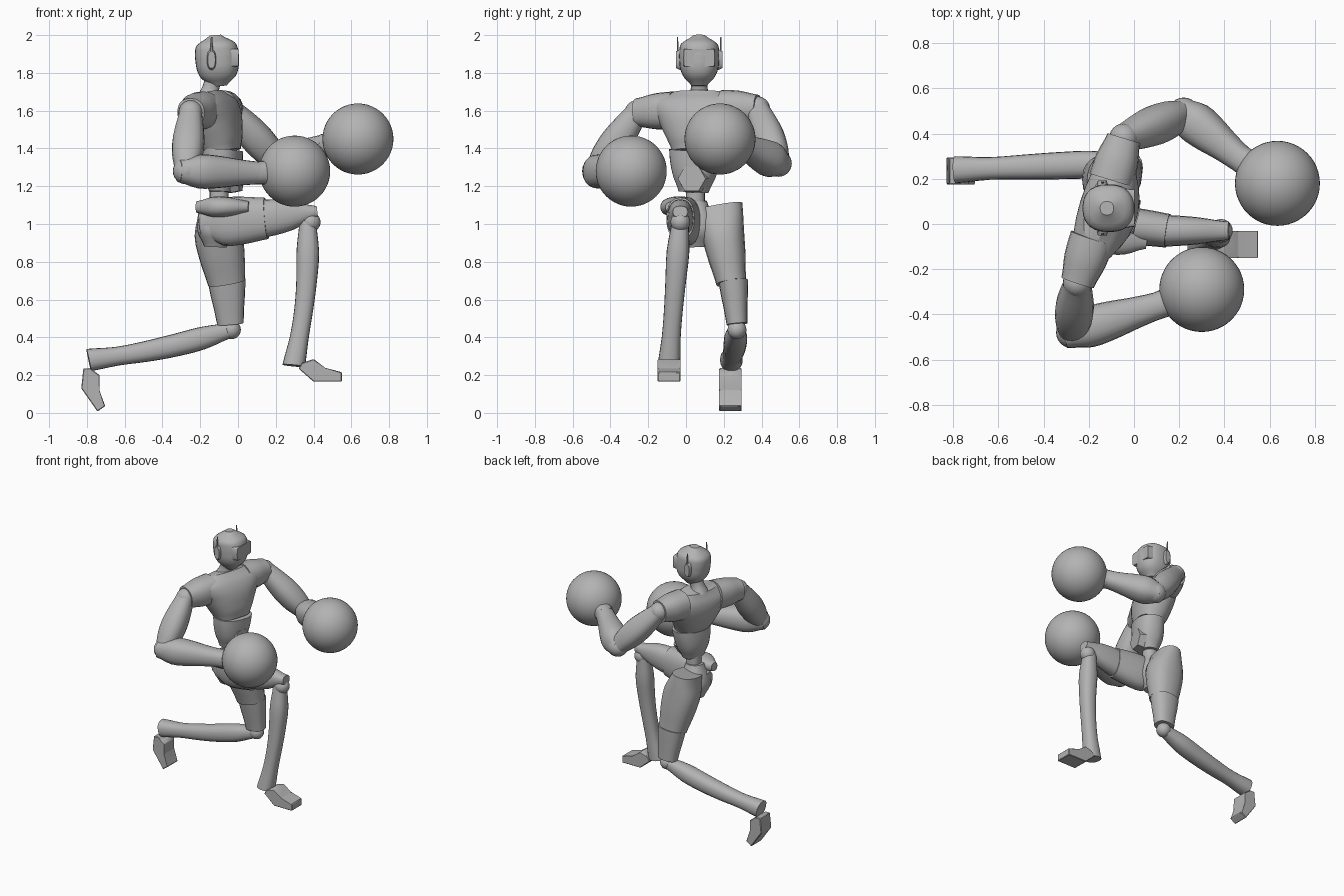
import bpy, bmesh, math
from mathutils import Vector, Matrix

if "Cube" in bpy.data.objects:
    bpy.data.objects.remove(bpy.data.objects["Cube"], do_unlink=True)

gray = bpy.data.materials.new("plain gray")
gray.use_nodes = True
gray.diffuse_color = (.45, .45, .45, 1)
gray.node_tree.nodes["Principled BSDF"].inputs["Base Color"].default_value = gray.diffuse_color

X, Y, Z = Vector((1, 0, 0)), Vector((0, 1, 0)), Vector((0, 0, 1))
NO_BOW = Vector((0, 0, 0))


def finish(name, bm):
    """Turn a bmesh into a shaded object."""
    bmesh.ops.recalc_face_normals(bm, faces=bm.faces)
    mesh = bpy.data.meshes.new(name)
    bm.to_mesh(mesh)
    bm.free()
    mesh.materials.append(gray)
    ob = bpy.data.objects.new(name, mesh)
    bpy.context.collection.objects.link(ob)
    bpy.ops.object.select_all(action="DESELECT")
    ob.select_set(True)
    bpy.context.view_layer.objects.active = ob
    bpy.ops.object.shade_smooth_by_angle(angle=math.radians(35))


def skin(bm, loops):
    """Bridge rings of points and close both ends."""
    rings = [[bm.verts.new(point) for point in loop] for loop in loops]
    for low, high in zip(rings, rings[1:]):
        for i in range(len(low)):
            bm.faces.new((low[i - 1], low[i], high[i], high[i - 1]))
    bm.faces.new(rings[0])
    bm.faces.new(rings[-1])


def sample(values, t):
    """Smooth curve through evenly spaced values, for t from 0 to 1."""
    last = len(values) - 1
    i = min(int(t * last), last - 1)
    f = t * last - i
    before, start = values[max(i - 1, 0)], values[i]
    end, after = values[i + 1], values[min(i + 2, last)]
    leave, arrive = (end - before) / 2, (after - start) / 2
    ease = f * f * (3 - 2 * f)
    return start + (end - start) * ease + f * (1 - f) * (leave * (1 - f) - arrive * f)


def limb(name, start, end, side, widths, depths=None, bow=NO_BOW, sides=20, power=.85):
    """Skin a tube from start to end; widths lie along side, depths across it."""
    start, end = Vector(start), Vector(end)
    depths = depths or widths
    across = (end - start).cross(Vector(side)).normalized()
    side = across.cross(end - start).normalized()
    steps = 3 * (max(len(widths), len(depths)) - 1)
    loops = []
    for step in range(steps + 1):
        t = step / steps
        middle = start.lerp(end, t) + bow * math.sin(math.pi * t)
        loop = []
        for corner in range(sides):
            angle = math.tau * corner / sides
            c, s = math.cos(angle), math.sin(angle)
            u = math.copysign(abs(c) ** power, c) * sample(widths, t)
            v = math.copysign(abs(s) ** power, s) * sample(depths, t)
            loop.append(middle + side * u + across * v)
        loops.append(loop)
    bm = bmesh.new()
    skin(bm, loops)
    finish(name, bm)


def ball(name, centre, radius, segments=24):
    bm = bmesh.new()
    bmesh.ops.create_uvsphere(bm, u_segments=segments, v_segments=segments // 2,
                              radius=radius, matrix=Matrix.Translation(centre))
    finish(name, bm)


def foot(name, heel, pitch):
    """Bevelled foot pointing along x, pitched about its heel."""
    outline = [(0, 0), (.15, 0), (.15, .05), (.06, .07), (0, .12), (-.06, .1), (-.08, .07)]
    bm = bmesh.new()
    skin(bm, [[(x, y, z) for x, z in outline] for y in (-.06, .06)])
    bmesh.ops.bevel(bm, geom=bm.edges[:], offset=.004, segments=1, affect="EDGES")
    turn = Matrix.Rotation(math.radians(pitch), 4, "Y")
    bmesh.ops.transform(bm, matrix=Matrix.Translation(heel) @ turn, verts=bm.verts)
    finish(name, bm)


# Head with a flat visor
limb("head", (-.1, .07, 1.73), (-.12, .07, 2), X,
     [.04, .09, .11, .115, .115, .1, .03], [.04, .08, .1, .105, .105, .095, .03], sides=28)
limb("visor", (-.05, .07, 1.88), (.002, .07, 1.88), Y, [.088, .082], [.05, .047], power=.2)

# Ear pads and fins, mirrored across the head
for label, out in (("near", -Y), ("far", Y)):
    ear = Vector((-.14, .07, 1.87)) + out * .1
    limb(label + "_ear_pad", ear, ear + out * .022, X, [.025, .02], [.055, .045])
    fin = ear + out * .014
    limb(label + "_ear_fin", fin, fin + Z * .12, X, [.01, .004], [.005, .003], sides=6)

# Neck, chest, abdomen, waist and pelvis, the torso turned toward the near side
shoulder_line = X * .3 + Y
limb("neck", (-.16, .07, 1.66), (-.13, .07, 1.77), X, [.06, .045, .045])
limb("chest", (-.08, .05, 1.38), (-.15, .07, 1.695), shoulder_line,
     [.125, .15, .18, .21, .25, .27, .14], [.09, .11, .12, .125, .12, .1, .06], sides=28)
limb("abdomen", (-.09, .04, 1.17), (-.08, .05, 1.39), shoulder_line,
     [.08, .11, .13, .14], [.06, .09, .1, .1], sides=28)
limb("belly_panel", (-.03, .04, 1.24), (.015, .03, 1.24), Y, [.085, .075], sides=6, power=1)
limb("waist", (-.1, .05, 1), (-.1, .05, 1.2), X, [.05, .05])
limb("pelvis", (-.12, .06, .88), (-.11, .05, 1.12), X, [.06, .1, .09, .06])

# Front leg, bent with its thigh level
knee, ankle = Vector((.385, -.03, 1.01)), Vector((.295, -.09, .25))
limb("front_hip", (-.22, -.02, 1.09), (.06, -.06, 1.09), Y, [.03, .09, .09, .05], [.03, .055, .05, .03])
limb("front_thigh", (-.2, .02, 1), (.15, -.03, 1.03), Y,
     [.04, .075, .08, .075], [.06, .125, .125, .11])
limb("front_lower_thigh", (.14, -.03, 1.03), (.42, -.03, 1.065), Y, [.07, .06, .04], [.1, .08, .03])
ball("front_knee", knee, .052)
limb("front_shin", knee - X * .015, ankle, X, [.045, .06, .055, .05, .05, .06], bow=X * .025)
foot("front_foot", (.4, -.09, .165), 0)

# Rear leg, trailing behind
knee, ankle = Vector((-.035, .27, .44)), Vector((-.79, .24, .28))
limb("rear_thigh", (-.13, .17, 1.09), (-.06, .24, .69), X,
     [.08, .125, .12, .1], [.13, .115, .1, .08])
limb("rear_lower_thigh", (-.06, .25, .7), (-.04, .27, .47), X, [.1, .07], [.078, .055])
ball("rear_knee", knee, .05)
limb("rear_shin", knee, ankle, Y, [.04, .06, .06, .055, .05, .06], bow=Z * -.02)
foot("rear_foot", (-.83, .235, .13), 55)

# Arms with sleeves and round gloves
chest_top = Vector((-.14, .07, 1.61))
near_arm = ((-.25, -.26, 1.59), (-.275, -.48, 1.28), (.11, -.36, 1.27), (.3, -.29, 1.28))
far_arm = ((-.045, .38, 1.61), (.22, .49, 1.32), (.47, .29, 1.42), (.635, .18, 1.45))
for label, joints in (("near", near_arm), ("far", far_arm)):
    shoulder, elbow, wrist, glove = map(Vector, joints)
    limb(label + "_sleeve", chest_top.lerp(shoulder, .4), shoulder, X, [.1, .095, .075])
    ball(label + "_shoulder", shoulder, .065)
    limb(label + "_upper_arm", shoulder, elbow, X, [.06, .075, .085, .08, .06])
    ball(label + "_elbow", elbow, .07)
    limb(label + "_forearm", elbow.lerp(wrist, -.1), wrist, Y, [.06, .09, .085, .07, .06])
    limb(label + "_glove_cuff", wrist.lerp(glove, -.1), glove, Y, [.06, .065, .08, .1])
    ball(label + "_glove", glove, .188, 48)
